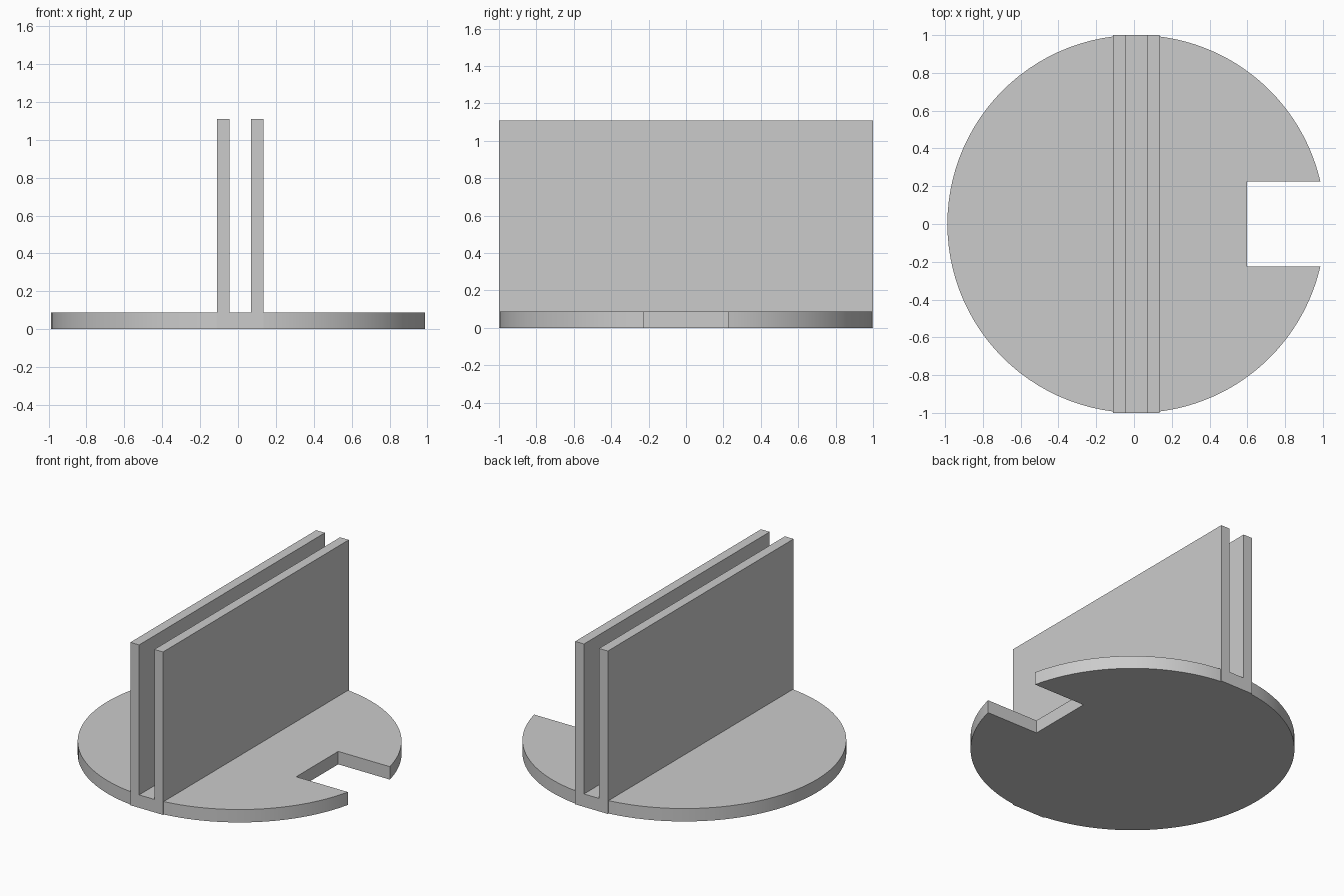
import bpy, bmesh, math

cube = bpy.data.objects.get("Cube")
if cube:
    bpy.data.objects.remove(cube, do_unlink=True)

R = 1.0              # disc radius
CX = 0.012           # disc centre, offset by the notch
BASE = 0.088         # base thickness
TOP = 1.11           # panel top
OUTER, INNER = 0.123, 0.057   # panel faces measured from the centre
NOTCH_X, NOTCH_HALF = 0.597, 0.226
STEPS = 48           # segments in each arc

grey = bpy.data.materials.new("plain grey")
grey.use_nodes = True
colour = (0.6, 0.6, 0.6, 1)
grey.diffuse_color = colour
grey.node_tree.nodes["Principled BSDF"].inputs["Base Color"].default_value = colour


def extrude_outline(name, points, z0, z1):
    """Solid made by extruding a flat outline upwards."""
    bm = bmesh.new()
    face = bm.faces.new([bm.verts.new((x, y, z0)) for x, y in points])
    result = bmesh.ops.extrude_face_region(bm, geom=[face], use_keep_orig=True)
    for v in result["geom"]:
        if isinstance(v, bmesh.types.BMVert):
            v.co.z = z1
    bmesh.ops.recalc_face_normals(bm, faces=bm.faces)
    mesh = bpy.data.meshes.new(name)
    bm.to_mesh(mesh)
    bm.free()
    mesh.materials.append(grey)
    obj = bpy.data.objects.new(name, mesh)
    bpy.context.collection.objects.link(obj)
    return obj


def arc(a0, a1):
    angles = [a0 + (a1 - a0) * i / STEPS for i in range(STEPS + 1)]
    return [(CX + R * math.cos(a), R * math.sin(a)) for a in angles]


# Round base with flat ends under the panels and a square notch on its left
notch_angle = math.asin(NOTCH_HALF / R)
end_angle = math.acos(OUTER / R)
outline = [(NOTCH_X, NOTCH_HALF)]
outline += arc(notch_angle, end_angle)
outline += [(CX + OUTER, R), (CX - OUTER, R)]
outline += arc(math.pi - end_angle, math.pi + end_angle)
outline += [(CX - OUTER, -R), (CX + OUTER, -R)]
outline += arc(-end_angle, -notch_angle)
outline += [(NOTCH_X, -NOTCH_HALF)]
base = extrude_outline("round_base", outline, 0, BASE)

# Pair of upright panels
for name, side in (("left_panel", 1), ("right_panel", -1)):
    a, b = CX + side * INNER, CX + side * OUTER
    extrude_outline(name, [(a, -R), (b, -R), (b, R), (a, R)], BASE, TOP)

# Smooth rim, sharp edges elsewhere
bpy.ops.object.select_all(action="DESELECT")
base.select_set(True)
bpy.context.view_layer.objects.active = base
bpy.ops.object.shade_smooth_by_angle(angle=math.radians(5))
